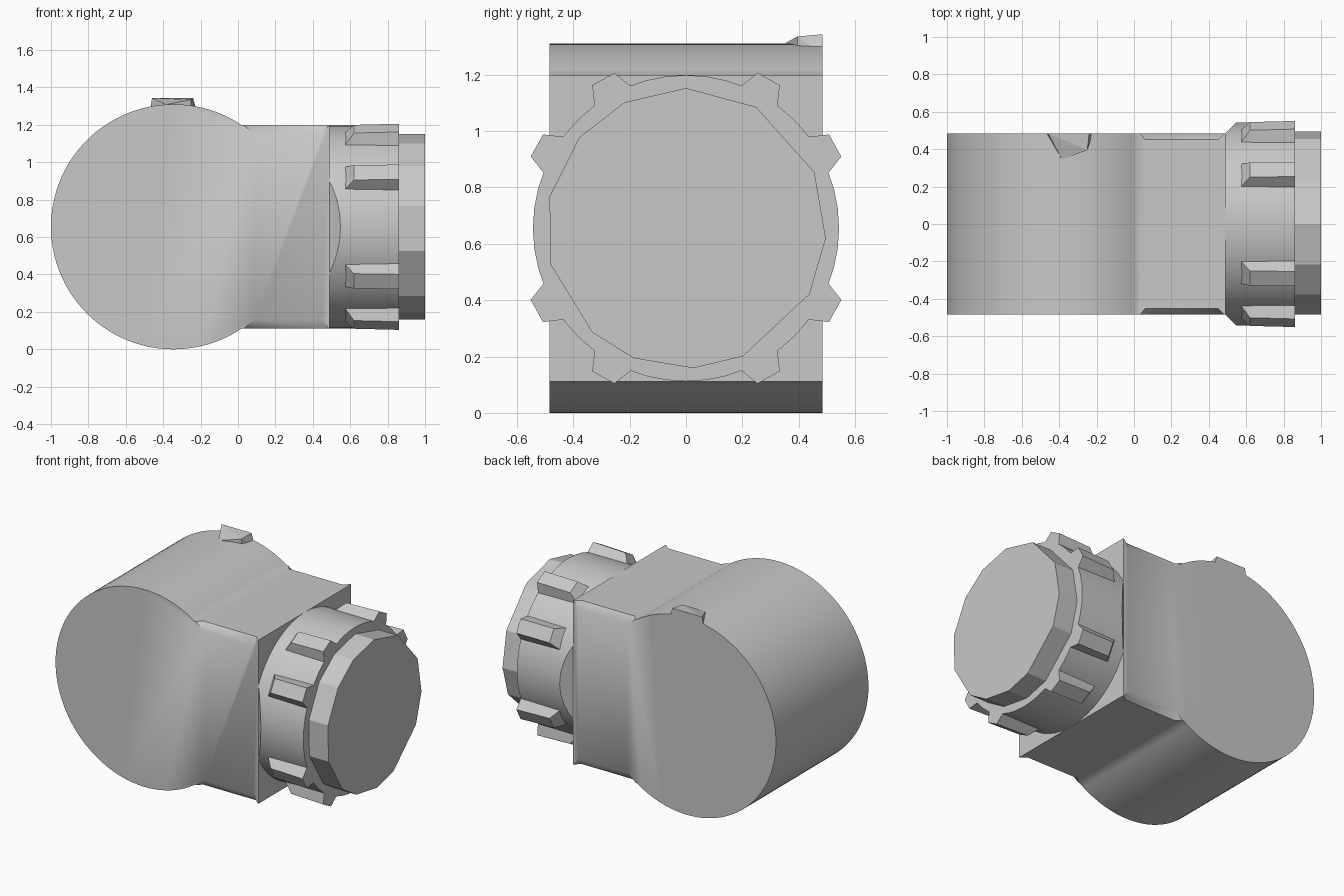
import bpy
import bmesh
from math import sin, cos, radians, sqrt, atan2, pi
from mathutils import Vector

cube = bpy.data.objects.get("Cube")
if cube:
    bpy.data.objects.remove(cube, do_unlink=True)

grey = bpy.data.materials.new("plain grey")
grey.use_nodes = True
colour = (0.58, 0.58, 0.58, 1)
grey.diffuse_color = colour
grey.node_tree.nodes["Principled BSDF"].inputs["Base Color"].default_value = colour

MID = 0.655        # height of the shared axis
DEPTH = 0.485      # half depth of the housing
HALF = 0.543       # half height of the neck and ring radius
FACE = 0.49        # where the neck meets the ring


def finish(name, bm):
    bmesh.ops.recalc_face_normals(bm, faces=bm.faces[:])
    mesh = bpy.data.meshes.new(name)
    bm.to_mesh(mesh)
    bm.free()
    mesh.materials.append(grey)
    obj = bpy.data.objects.new(name, mesh)
    bpy.context.collection.objects.link(obj)
    return obj


def prism(points, offset):
    bm = bmesh.new()
    face = bm.faces.new([bm.verts.new(p) for p in points])
    out = bmesh.ops.extrude_face_region(bm, geom=[face], use_keep_orig=True)
    verts = [g for g in out["geom"] if isinstance(g, bmesh.types.BMVert)]
    bmesh.ops.translate(bm, verts=verts, vec=offset)
    return bm


def hull(points):
    bm = bmesh.new()
    for p in points:
        bm.verts.new(p)
    bmesh.ops.convex_hull(bm, input=bm.verts[:])
    loose = [v for v in bm.verts if not v.link_faces]
    bmesh.ops.delete(bm, geom=loose, context="VERTS")
    bmesh.ops.dissolve_limit(bm, angle_limit=0.01, verts=bm.verts[:], edges=bm.edges[:])
    return bm


def activate(obj):
    bpy.ops.object.select_all(action="DESELECT")
    obj.select_set(True)
    bpy.context.view_layer.objects.active = obj


def smooth(obj, angle=40):
    activate(obj)
    bpy.ops.object.shade_smooth_by_angle(angle=radians(angle))


def around(x, radius, angle, side=0):
    """Point on the ring axis frame, shifted sideways along the tangent."""
    c, s = cos(angle), sin(angle)
    return (x, radius * c - side * s, MID + radius * s + side * c)


# Housing: round drum running into a square neck
centre_x, drum_r = -0.345, MID
start = atan2(HALF, sqrt(drum_r ** 2 - HALF ** 2))
steps = 72
outline = []
for i in range(steps + 1):
    a = start + (2 * pi - 2 * start) * i / steps
    outline.append((centre_x + drum_r * cos(a), -DEPTH, MID + drum_r * sin(a)))
outline += [(FACE, -DEPTH, MID - HALF), (FACE, -DEPTH, MID + HALF)]
housing = finish("housing", prism(outline, (0, 2 * DEPTH, 0)))

# Tapered bevels along the four long edges of the neck
for sy in (-1, 1):
    for sz in (-1, 1):
        wedge = []
        for x, dy, dz in ((0.03, 0, 0), (0.09, 0, 0.048), (0.45, 0, 0.048),
                          (0.06, 0.033, 0), (0.45, 0.033, 0), (0.485, 0, 0)):
            p = Vector((x, sy * (DEPTH - dy), MID + sz * (HALF - dz)))
            wedge += [p, p + Vector((0, sy * 0.03, sz * 0.03))]
        cutter = finish("bevel_cutter", hull(wedge))
        cutter.hide_render = True
        mod = housing.modifiers.new("bevel", "BOOLEAN")
        mod.operation = "DIFFERENCE"
        mod.solver = "EXACT"
        mod.object = cutter
        activate(housing)
        bpy.ops.object.modifier_apply(modifier=mod.name)
        bpy.data.objects.remove(cutter, do_unlink=True)
smooth(housing)

# Grip ring, with its overhanging sides sloped back to the housing
sides = 48
bm = prism([around(FACE, HALF, 2 * pi * i / sides) for i in range(sides)],
           (0.86 - FACE, 0, 0))
for sy in (-1, 1):
    cut = bmesh.ops.bisect_plane(
        bm, geom=bm.verts[:] + bm.edges[:] + bm.faces[:],
        plane_co=(FACE, sy * DEPTH, MID), plane_no=(-1, sy, 0), clear_outer=True)
    edges = [g for g in cut["geom_cut"] if isinstance(g, bmesh.types.BMEdge)]
    bmesh.ops.holes_fill(bm, edges=edges, sides=0)
smooth(finish("grip_ring", bm))

# Grip lugs, in pairs on each diagonal of the ring
for quarter in range(4):
    for step in (29, 61):
        a = radians(90 * quarter + step)
        pts = []
        for s in (-1, 1):
            pts += [around(0.56, 0.52, a, s * 0.075), around(0.86, 0.52, a, s * 0.08),
                    around(0.62, 0.598, a, s * 0.045), around(0.86, 0.605, a, s * 0.045)]
        finish("grip_lug", hull(pts))

# End cap with uneven facets
cap_angles = (90, 60, 23.5, -4, -28, -66, -87, -112, -132, -165, -193, -220.5, -244)
cap = [around(0.84, 0.497, radians(a)) for a in cap_angles]
finish("end_cap", prism(cap, (0.16, 0, 0)))

# Small wedge tab on top of the drum at the back
tab = [(-0.46, DEPTH, 1.343), (-0.24, DEPTH, 1.343), (-0.25, 0.395, 1.335),
       (-0.385, 0.345, 1.308), (-0.47, DEPTH, 1.27), (-0.22, DEPTH, 1.27),
       (-0.25, 0.395, 1.27)]
finish("top_tab", hull(tab))
